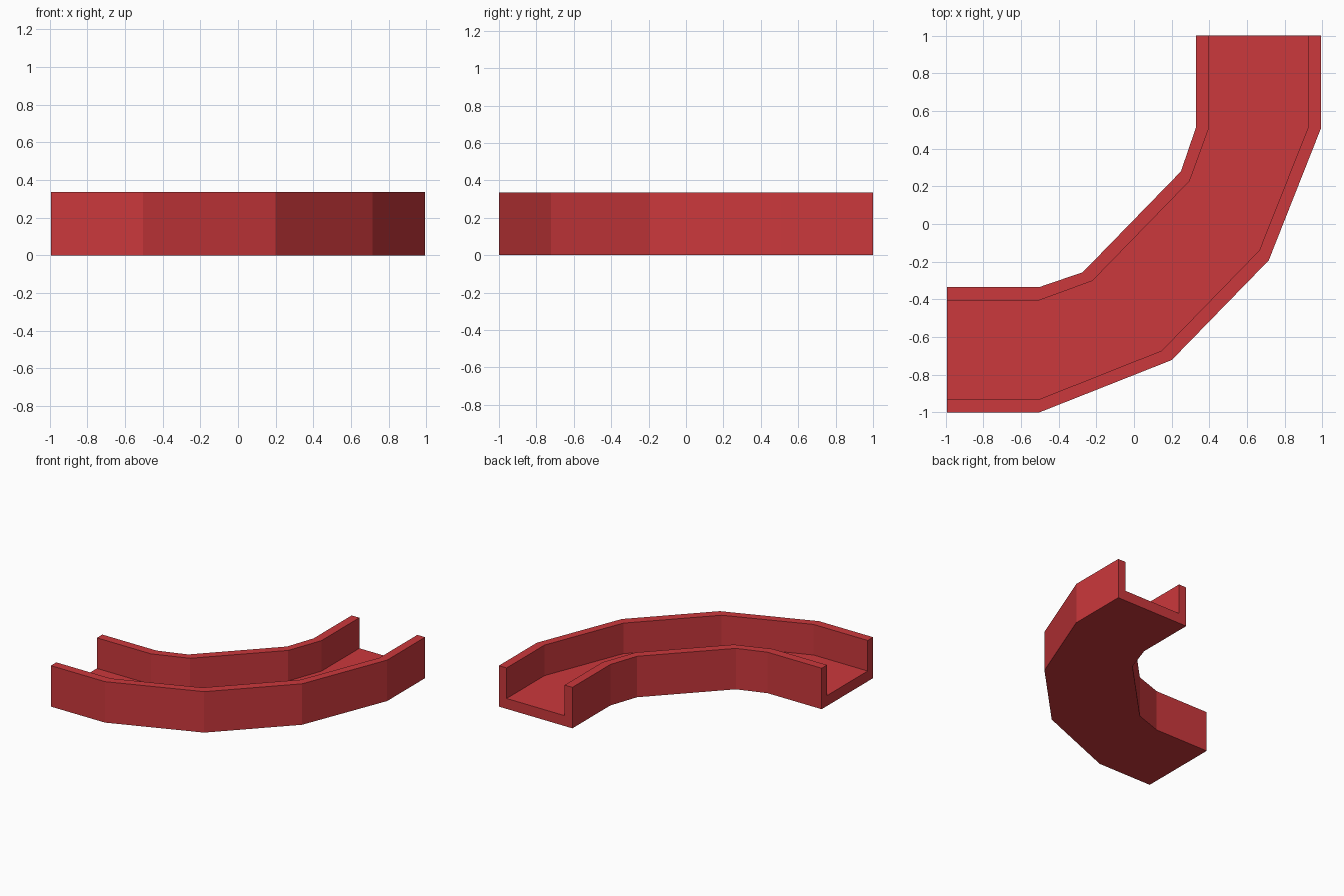
import bpy
import bmesh

if "Cube" in bpy.data.objects:
    bpy.data.objects.remove(bpy.data.objects["Cube"])

HEIGHT = 0.335      # top of the side walls
FLOOR = 0.085       # top of the channel floor
SHIFT = 0.007       # offset of the diagonal symmetry line

# Half of each rail in plan (entry, bend start, mid bend); the rest is mirrored
outer_out = [(-0.993, -1.0), (-0.503, -1.0), (0.2, -0.722)]
outer_in = [(-0.993, -0.93), (-0.503, -0.93), (0.147, -0.672)]
inner_in = [(-0.993, -0.405), (-0.503, -0.405), (-0.221, -0.302)]
inner_out = [(-0.993, -0.335), (-0.503, -0.335), (-0.272, -0.256)]


def full_rail(half):
    """Mirror half a rail across the diagonal of the bend."""
    return half + [(-y - SHIFT, -x + SHIFT) for x, y in reversed(half)]


# U-shaped cross-section: each corner follows a plan rail at a height
section = [
    (outer_out, 0), (outer_out, HEIGHT), (outer_in, HEIGHT), (outer_in, FLOOR),
    (inner_in, FLOOR), (inner_in, HEIGHT), (inner_out, HEIGHT), (inner_out, 0),
]

# Curved channel swept through the stations
bm = bmesh.new()
lines = [[bm.verts.new((x, y, z)) for x, y in full_rail(half)]
         for half, z in section]
n = len(lines)
for i in range(n):
    a, b = lines[i], lines[(i + 1) % n]
    for s in range(len(a) - 1):
        bm.faces.new((a[s], a[s + 1], b[s + 1], b[s]))

# End faces
for s in (0, -1):
    bm.faces.new([line[s] for line in lines])
bmesh.ops.recalc_face_normals(bm, faces=bm.faces)

mesh = bpy.data.meshes.new("curved_channel")
bm.to_mesh(mesh)
bm.free()
channel = bpy.data.objects.new("curved_channel", mesh)
bpy.context.collection.objects.link(channel)

# Red finish
red = bpy.data.materials.new("red")
red.diffuse_color = (0.60, 0.04, 0.045, 1)
red.use_nodes = True
red.node_tree.nodes["Principled BSDF"].inputs["Base Color"].default_value = red.diffuse_color
mesh.materials.append(red)
